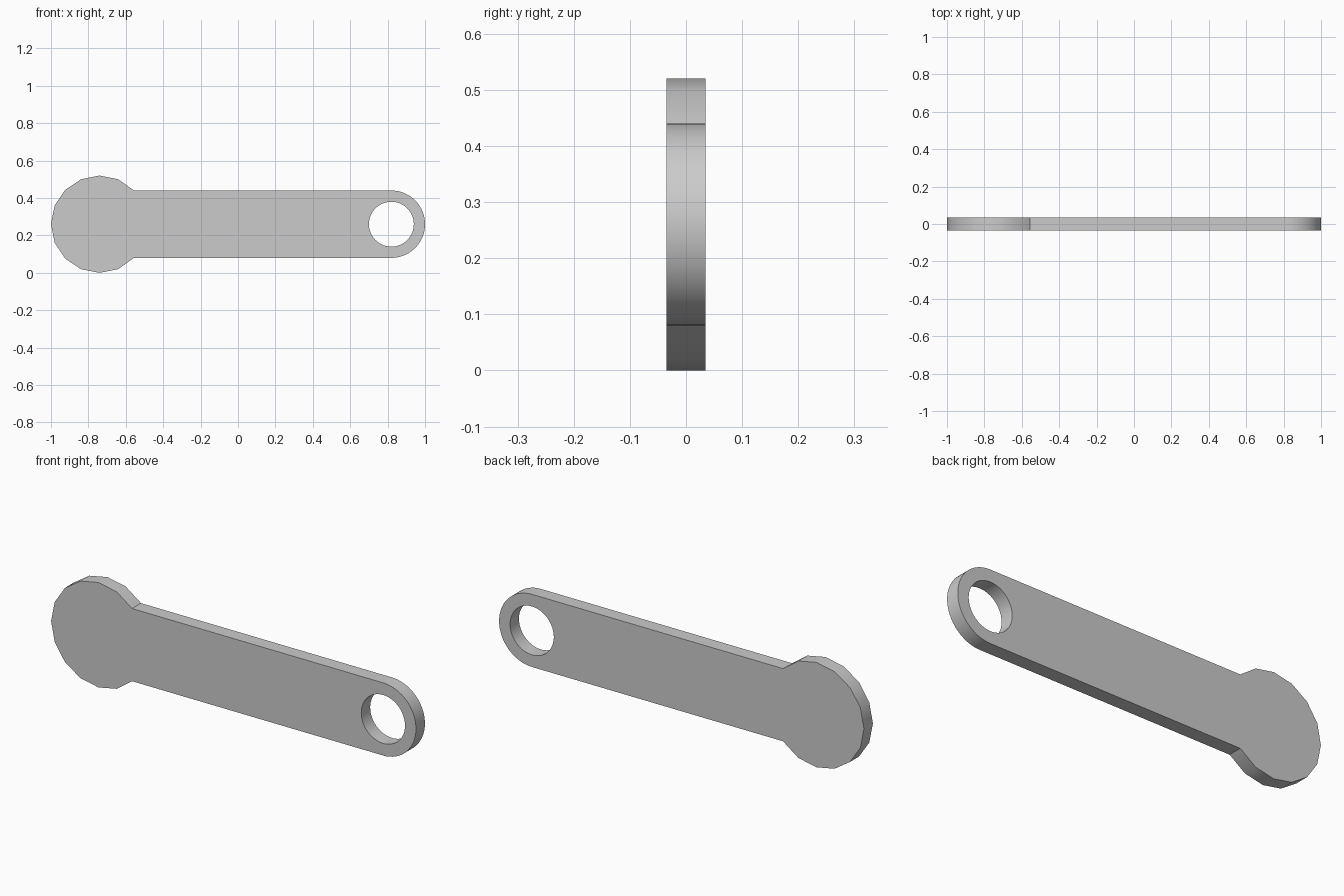
import bpy, bmesh
from math import sin, cos, radians
from mathutils import Vector

cube = bpy.data.objects.get("Cube")
if cube:
    bpy.data.objects.remove(cube)

MID_Z = 0.26
HALF_DEPTH = 0.035


def arc(cx, radius, start, end, steps):
    """Points on an arc in the XZ plane, at the front face depth."""
    angles = [radians(start + (end - start) * i / steps) for i in range(steps + 1)]
    return [Vector((cx + radius * cos(a), -HALF_DEPTH, MID_Z + radius * sin(a)))
            for a in angles]


# Outline: faceted disc on one end, straight bar, rounded eye on the other
disc = arc(-0.74, 0.26, 45, 315, 12)
eye = arc(0.82, 0.18, -90, 90, 32)
disc[0].z, disc[-1].z = MID_Z + 0.18, MID_Z - 0.18
hole = arc(0.82, 0.12, 0, 360, 48)[:-1]

bm = bmesh.new()
edges = []
for loop in (disc + eye, hole):
    verts = [bm.verts.new(p) for p in loop]
    edges += [bm.edges.new((v, verts[i - 1])) for i, v in enumerate(verts)]

# Fill the plate around the hole and give it thickness
bmesh.ops.triangle_fill(bm, edges=edges, use_beauty=True)
extruded = bmesh.ops.extrude_face_region(bm, geom=bm.faces[:], use_keep_orig=True)
moved = [g for g in extruded["geom"] if isinstance(g, bmesh.types.BMVert)]
bmesh.ops.translate(bm, verts=moved, vec=(0, 2 * HALF_DEPTH, 0))
bmesh.ops.recalc_face_normals(bm, faces=bm.faces[:])

mesh = bpy.data.meshes.new("link_arm")
bm.to_mesh(mesh)
bm.free()
arm = bpy.data.objects.new("link_arm", mesh)
bpy.context.collection.objects.link(arm)

# Plain grey material
grey = bpy.data.materials.new("plain_grey")
grey.use_nodes = True
colour = (0.6, 0.6, 0.6, 1)
grey.diffuse_color = colour
grey.node_tree.nodes["Principled BSDF"].inputs["Base Color"].default_value = colour
mesh.materials.append(grey)

# Smooth rims with sharp plate edges
bpy.ops.object.select_all(action="DESELECT")
arm.select_set(True)
bpy.context.view_layer.objects.active = arm
bpy.ops.object.shade_smooth_by_angle(angle=radians(30))
